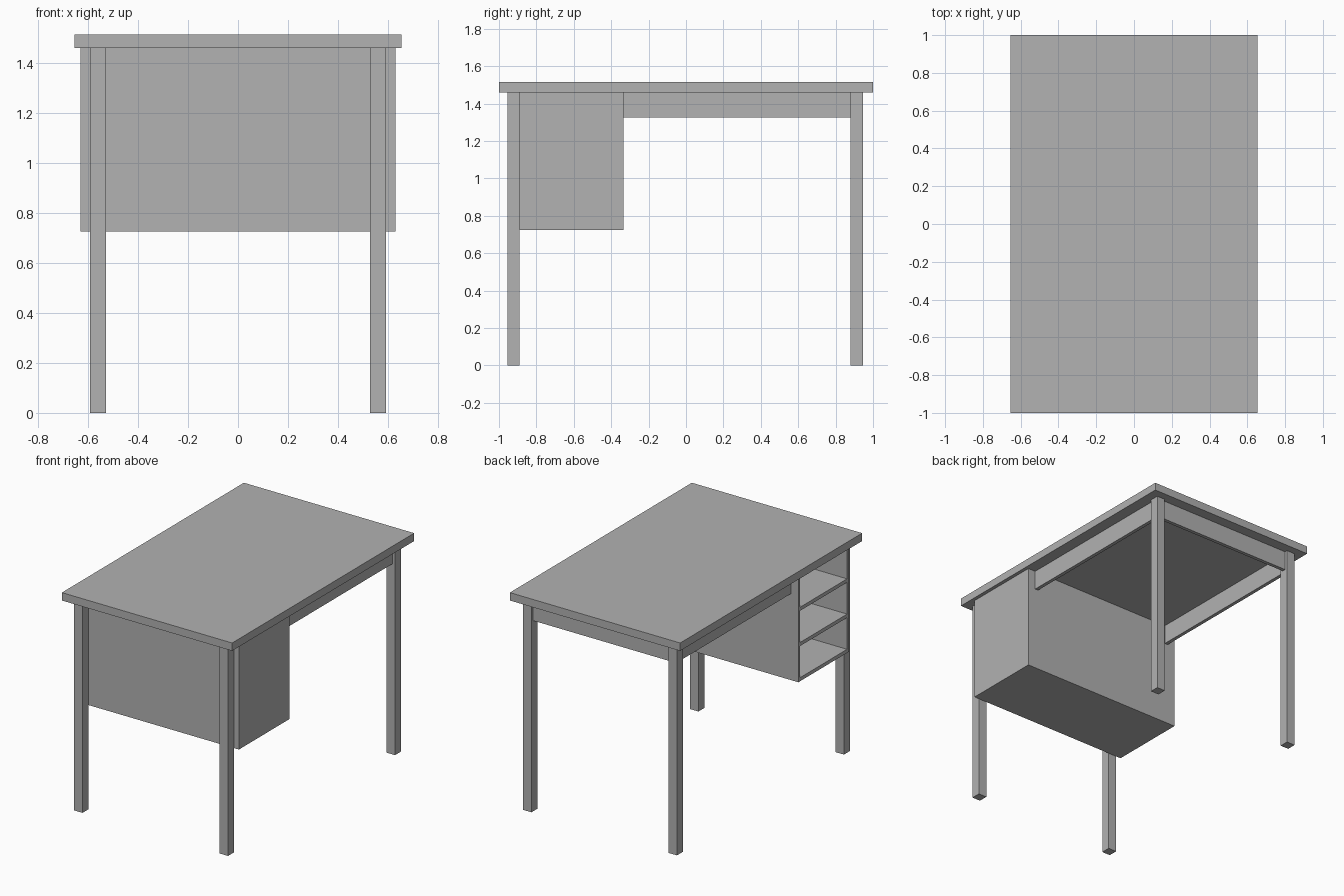
import bpy
import bmesh

if "Cube" in bpy.data.objects:
    bpy.data.objects.remove(bpy.data.objects["Cube"], do_unlink=True)

GREY = (0.445, 0.445, 0.445, 1.0)
grey = bpy.data.materials.new("plain grey")
grey.use_nodes = True
grey.diffuse_color = GREY
grey.node_tree.nodes["Principled BSDF"].inputs["Base Color"].default_value = GREY


def box(name, x, y, z):
    """Box spanning the given (low, high) range on each axis."""
    bm = bmesh.new()
    bmesh.ops.create_cube(bm, size=1)
    for v in bm.verts:
        v.co = [r[0] if c < 0 else r[1] for c, r in zip(v.co, (x, y, z))]
    mesh = bpy.data.meshes.new(name)
    bm.to_mesh(mesh)
    bm.free()
    mesh.materials.append(grey)
    obj = bpy.data.objects.new(name, mesh)
    bpy.context.collection.objects.link(obj)
    return obj


TOP = 1.46          # underside of the desk top
BOARD = 0.025       # rail and shelf thickness
FRONT_LEG = (-0.955, -0.89)
BACK_LEG = (0.88, 0.945)

# Desk top
box("desk_top", (-0.655, 0.655), (-1, 1), (TOP, 1.515))

# Legs and side rails
for side, s in (("left", 1), ("right", -1)):
    leg_x = sorted((s * 0.528, s * 0.592))
    box("front_leg_" + side, leg_x, FRONT_LEG, (0, TOP))
    box("back_leg_" + side, leg_x, BACK_LEG, (0, TOP))
    rail_x = sorted((s * 0.572, s * (0.572 - BOARD)))
    box("side_rail_" + side, rail_x, (-0.335, BACK_LEG[0]), (1.325, TOP))

# Back rail
box("back_rail", (-0.528, 0.528), (0.925 - BOARD, 0.925), (1.325, TOP))

# Cabinet, open towards -x
CX, CY, BASE, WALL = 0.63, (-0.89, -0.335), 0.725, 0.02
box("cabinet_front_wall", (-CX, CX), (CY[0], CY[0] + WALL), (BASE, TOP))
box("cabinet_rear_wall", (-CX, CX), (CY[1] - WALL, CY[1]), (BASE, TOP))
inner_y = (CY[0] + WALL, CY[1] - WALL)
box("cabinet_end_panel", (CX - WALL, CX), inner_y, (BASE, TOP))

# Cabinet floor and shelves, evenly spaced
pitch = (TOP - BASE) / 3
for i, name in enumerate(("cabinet_floor", "lower_shelf", "upper_shelf")):
    z = BASE + i * pitch
    box(name, (-CX, CX - WALL), inner_y, (z, z + BOARD))
